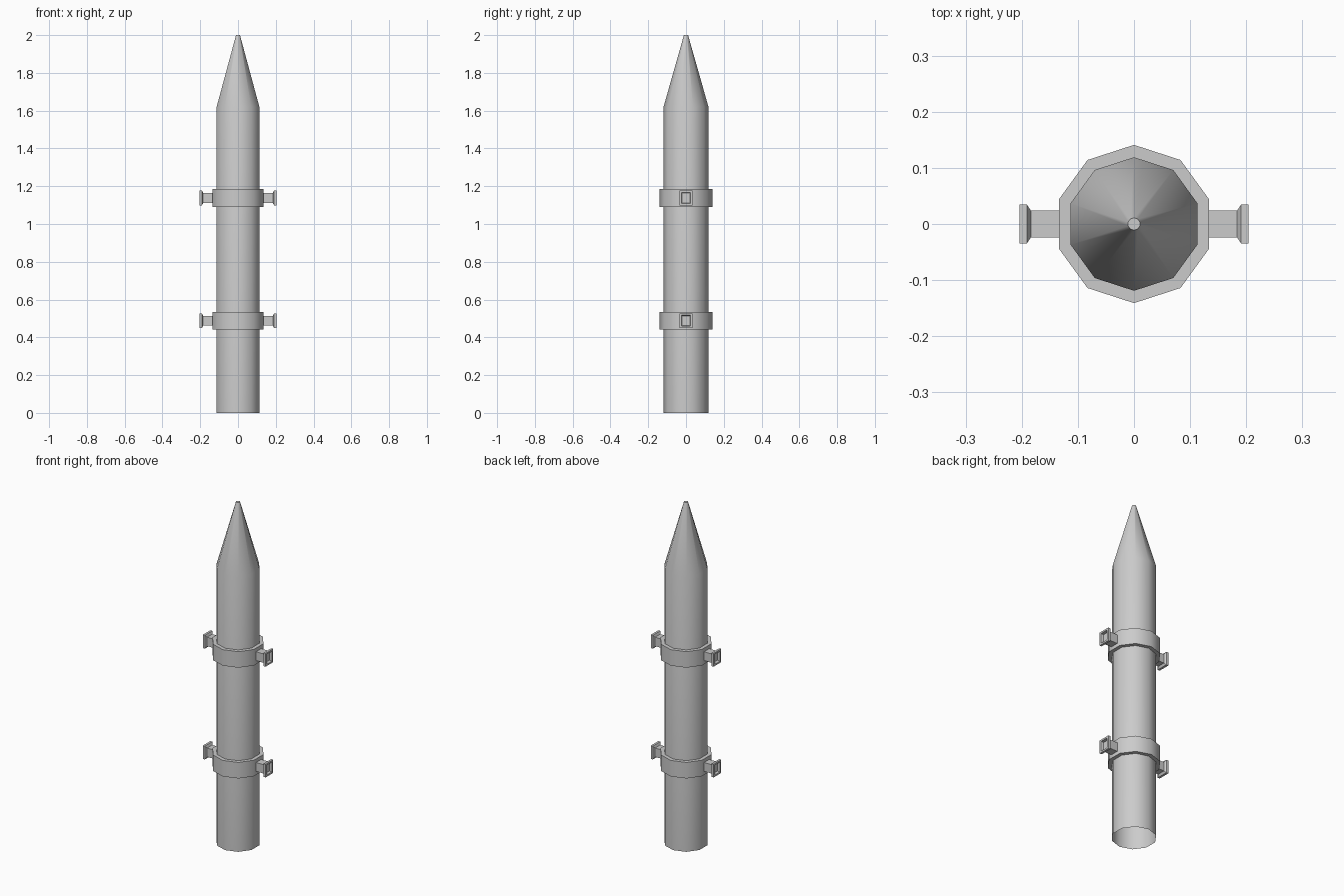
import bpy, bmesh, math

if "Cube" in bpy.data.objects:
    bpy.data.objects.remove(bpy.data.objects["Cube"])

SIDES = 10


def loft(name, loops, cap_start=False, cap_end=False, closed=False):
    """Skin a list of equal-length point loops into one object."""
    bm = bmesh.new()
    rows = [[bm.verts.new(p) for p in loop] for loop in loops]
    n = len(rows[0])
    pairs = list(zip(rows, rows[1:]))
    if closed:
        pairs.append((rows[-1], rows[0]))
    for a, b in pairs:
        for i in range(n):
            j = (i + 1) % n
            bm.faces.new((a[i], a[j], b[j], b[i]))
    if cap_start:
        bm.faces.new(rows[0][::-1])
    if cap_end:
        bm.faces.new(rows[-1])
    mesh = bpy.data.meshes.new(name)
    bm.to_mesh(mesh)
    bm.free()
    obj = bpy.data.objects.new(name, mesh)
    bpy.context.collection.objects.link(obj)
    bpy.ops.object.select_all(action='DESELECT')
    obj.select_set(True)
    bpy.context.view_layer.objects.active = obj
    bpy.ops.object.shade_smooth_by_angle(angle=math.radians(40))
    return obj


def ring(r, z):
    # decagon with a corner on the y axis
    step = 2 * math.pi / SIDES
    return [(r * math.cos(math.pi / 2 + i * step),
             r * math.sin(math.pi / 2 + i * step), z) for i in range(SIDES)]


def rect(x, hy, hz, z, side):
    # rectangle across the lug axis; rotated half a turn for the left side
    return [(side * x, side * y, z + dz)
            for y, dz in ((-hy, -hz), (hy, -hz), (hy, hz), (-hy, hz))]


# pointed tube, open at the bottom
loft("pointed_shaft", [ring(0.119, 0), ring(0.119, 1.62), ring(0.011, 2.0)], cap_end=True)

# lug section: x, half width, half height; ends in a shallow recess
LUG = [(0.115, 0.024, 0.026), (0.184, 0.024, 0.026), (0.191, 0.035, 0.039),
       (0.204, 0.035, 0.039), (0.204, 0.024, 0.029), (0.189, 0.021, 0.026)]

for level, z in (("lower", 0.488), ("upper", 1.138)):
    # collar band around the shaft
    h = 0.047
    loft(f"{level}_collar", [ring(0.117, z - h), ring(0.141, z - h),
                             ring(0.141, z + h), ring(0.117, z + h)], closed=True)
    # flanged lugs on both sides
    for label, side in (("left", -1), ("right", 1)):
        loft(f"{level}_{label}_lug", [rect(x, hy, hz, z, side) for x, hy, hz in LUG],
             cap_start=True, cap_end=True)
